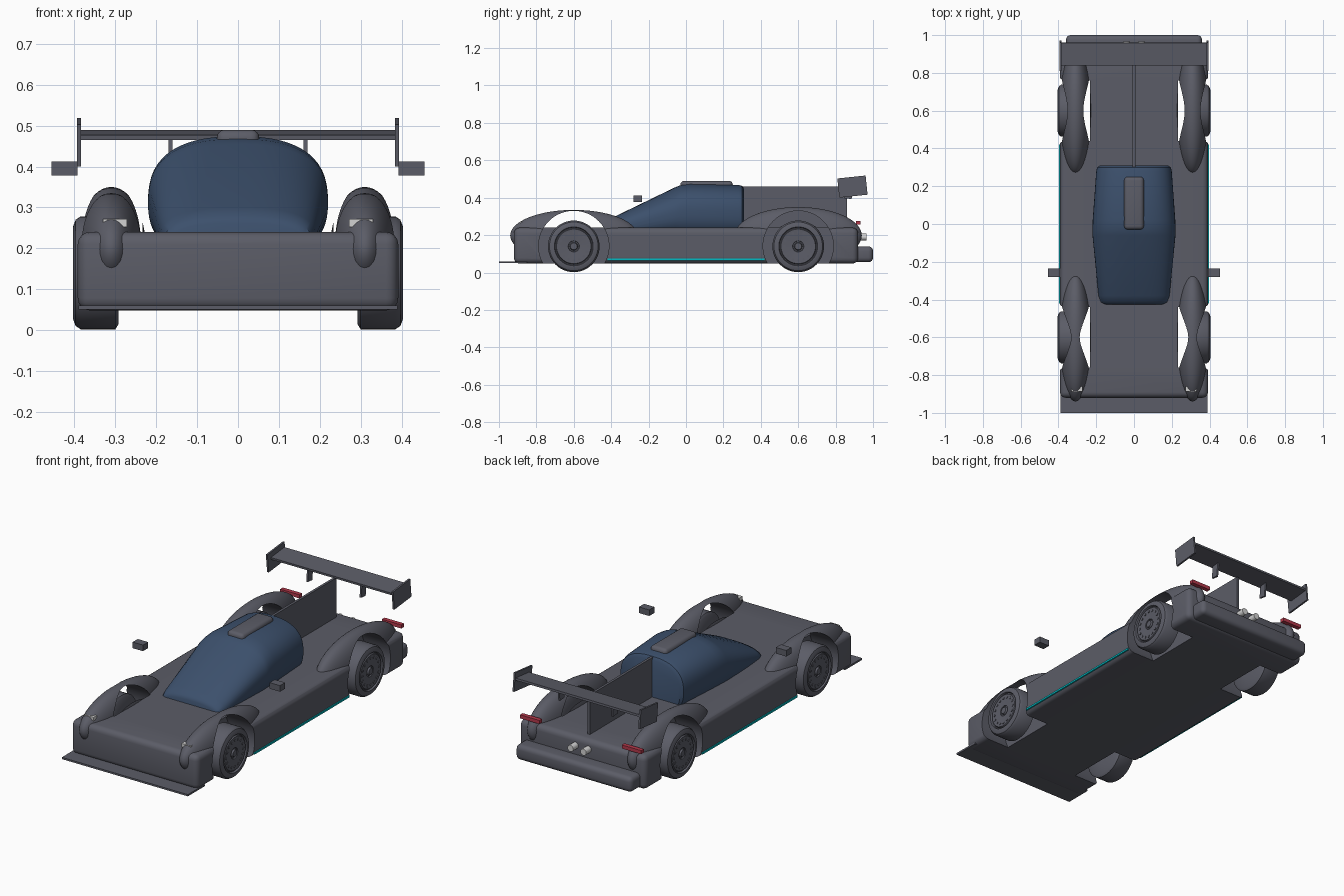
import bpy, math
from math import sin, cos, pi, radians

if "Cube" in bpy.data.objects:
    bpy.data.objects.remove(bpy.data.objects["Cube"], do_unlink=True)


def material(name, rgb):
    m = bpy.data.materials.new(name)
    m.use_nodes = True
    m.diffuse_color = (*rgb, 1)
    m.node_tree.nodes["Principled BSDF"].inputs["Base Color"].default_value = (*rgb, 1)
    return m


GREY = material("graphite grey", (0.105, 0.108, 0.135))
BLUE = material("canopy blue", (0.045, 0.08, 0.15))
RED = material("lamp red", (0.45, 0.04, 0.07))
WHITE = material("light silver", (0.65, 0.65, 0.65))
CYAN = material("stripe cyan", (0.0, 0.5, 0.55))


def activate(ob):
    bpy.ops.object.select_all(action="DESELECT")
    ob.select_set(True)
    bpy.context.view_layer.objects.active = ob


def finish(ob, name, mat, smooth=True):
    ob.name = ob.data.name = name
    ob.data.materials.clear()
    ob.data.materials.append(mat)
    activate(ob)
    if smooth:
        bpy.ops.object.shade_smooth_by_angle(angle=radians(35))
    return ob


def apply_all(ob):
    activate(ob)
    for m in list(ob.modifiers):
        bpy.ops.object.modifier_apply(modifier=m.name)


def box(name, mat, x, y, z, bevel=0, segments=4, tilt=0):
    """Box from (low, high) ranges on each axis."""
    bpy.ops.mesh.primitive_cube_add(size=1, location=[sum(r) / 2 for r in (x, y, z)])
    ob = bpy.context.object
    ob.scale = [r[1] - r[0] for r in (x, y, z)]
    ob.rotation_euler.x = tilt
    bpy.ops.object.transform_apply(location=False, rotation=False, scale=True)
    if bevel:
        m = ob.modifiers.new("bevel", "BEVEL")
        m.width, m.segments = bevel, segments
        apply_all(ob)
    return finish(ob, name, mat, bool(bevel))


def skin(name, mat, rings, close_ends=True):
    """Join equal closed rings of points into a surface."""
    n = len(rings[0])
    verts = [p for r in rings for p in r]
    faces = [(i * n + j, i * n + (j + 1) % n, (i + 1) * n + (j + 1) % n, (i + 1) * n + j)
             for i in range(len(rings) - 1) for j in range(n)]
    if close_ends:
        faces += [tuple(reversed(range(n))), tuple(range(len(verts) - n, len(verts)))]
    me = bpy.data.meshes.new(name)
    me.from_pydata(verts, [], faces)
    ob = bpy.data.objects.new(name, me)
    bpy.context.collection.objects.link(ob)
    activate(ob)
    bpy.ops.object.mode_set(mode="EDIT")
    bpy.ops.mesh.select_all(action="SELECT")
    bpy.ops.mesh.normals_make_consistent(inside=False)
    bpy.ops.object.mode_set(mode="OBJECT")
    return finish(ob, name, mat)


def cylinder(name, mat, radius, depth, loc, rot, sides=48):
    bpy.ops.mesh.primitive_cylinder_add(vertices=sides, radius=radius, depth=depth,
                                        location=loc, rotation=rot)
    return finish(bpy.context.object, name, mat)


def cut(ob, cutter):
    m = ob.modifiers.new("cut", "BOOLEAN")
    m.operation, m.solver, m.object = "DIFFERENCE", "EXACT", cutter
    apply_all(ob)


SIDES = ((1, "left"), (-1, "right"))
ENDS = ((-0.6, "front", 0.137), (0.6, "rear", 0.152))

# Main body, splitter and rear bumper
body = box("body", GREY, (-0.392, 0.392), (-0.92, 0.92), (0.048, 0.24), 0.03)
box("front_splitter", GREY, (-0.39, 0.39), (-1.0, -0.85), (0.05, 0.06))
box("rear_bumper", GREY, (-0.36, 0.36), (0.86, 1.0), (0.055, 0.14), 0.025)

# Fenders with open wheel arches, and wheels
for s, side in SIDES:
    for y, end, height in ENDS:
        bpy.ops.mesh.primitive_uv_sphere_add(segments=48, ring_count=32, radius=1,
                                             location=(s * 0.31, y, 0.198))
        fender = bpy.context.object
        fender.scale = (0.085, 0.34, height)
        bpy.ops.object.transform_apply(location=False, rotation=False, scale=True)
        finish(fender, f"{end}_fender_{side}", GREY)
        arch = cylinder("arch_cutter", GREY, 0.188, 0.3, (s * 0.383, y, 0.142),
                        (0, pi / 2, 0), 64)
        arch.hide_render = True
        cut(body, arch)
        cut(fender, arch)
        finish(fender, f"{end}_fender_{side}", GREY)
        bpy.data.objects.remove(arch, do_unlink=True)

        # Tyre and rim turned from one profile of (x, radius)
        profile = [(0.292, 0.05), (0.292, 0.125), (0.30, 0.138), (0.385, 0.138),
                   (0.397, 0.13), (0.404, 0.112), (0.404, 0.104), (0.394, 0.1),
                   (0.394, 0.096), (0.402, 0.092), (0.398, 0.03), (0.392, 0.028),
                   (0.392, 0.022), (0.402, 0.018)]
        rings = [[(s * x, y + r * cos(a), 0.14 + r * sin(a))
                  for a in (2 * pi * k / 48 for k in range(48))] for x, r in profile]
        skin(f"{end}_wheel_{side}", GREY, rings)
        # Ring of small rim holes
        for k in range(16):
            a = 2 * pi * k / 16
            cylinder(f"{end}_rim_bolt_{side}", GREY, 0.007, 0.008,
                     (s * 0.4, y + 0.075 * cos(a), 0.14 + 0.075 * sin(a)), (0, pi / 2, 0), 8)
finish(body, "body", GREY)

# Canopy lofted through rounded sections: y, half width, top
sections = [(-0.425, 0.165, 0.262), (-0.415, 0.178, 0.28), (-0.38, 0.188, 0.3),
            (-0.06, 0.22, 0.455), (-0.03, 0.22, 0.467), (0.02, 0.219, 0.474),
            (0.28, 0.2, 0.469), (0.3, 0.195, 0.463), (0.31, 0.18, 0.448)]


def rounded_ring(y, w, top, low=0.165, power=2.5, n=56):
    mid, h = (top + low) / 2, (top - low) / 2
    curve = lambda v: math.copysign(abs(v) ** (2 / power), v)
    return [(w * curve(cos(a)), y, mid + h * curve(sin(a)))
            for a in (2 * pi * (k + 0.5) / n for k in range(n))]


skin("canopy", BLUE, [rounded_ring(*s) for s in sections])

# Roof scoop and engine fin
box("roof_scoop", GREY, (-0.052, 0.052), (-0.03, 0.25), (0.44, 0.49), 0.02)
box("engine_fin", GREY, (-0.007, 0.007), (0.29, 0.86), (0.22, 0.46))

# Rear wing
TILT = radians(6)
box("rear_wing", GREY, (-0.388, 0.388), (0.84, 0.96), (0.471, 0.483), tilt=TILT)

for s, side in SIDES:
    def span(a, b):
        return tuple(sorted((s * a, s * b)))

    box(f"wing_endplate_{side}", GREY, span(0.384, 0.394), (0.814, 0.966), (0.408, 0.511),
        tilt=TILT)
    box(f"wing_strut_{side}", GREY, span(0.16, 0.17), (0.85, 0.89), (0.395, 0.475), tilt=-TILT)
    box(f"mirror_{side}", GREY, span(0.392, 0.456), (-0.28, -0.235), (0.378, 0.412))
    box(f"headlight_{side}", WHITE, span(0.272, 0.33), (-0.888, -0.86), (0.252, 0.272))
    box(f"tail_light_{side}", RED, span(0.255, 0.375), (0.908, 0.932), (0.256, 0.276))
    box(f"side_stripe_{side}", CYAN, span(0.389, 0.397), (-0.42, 0.42), (0.064, 0.074))
    cylinder(f"exhaust_{side}", WHITE, 0.018, 0.06, (s * 0.04, 0.935, 0.19), (pi / 2, 0, 0), 24)
